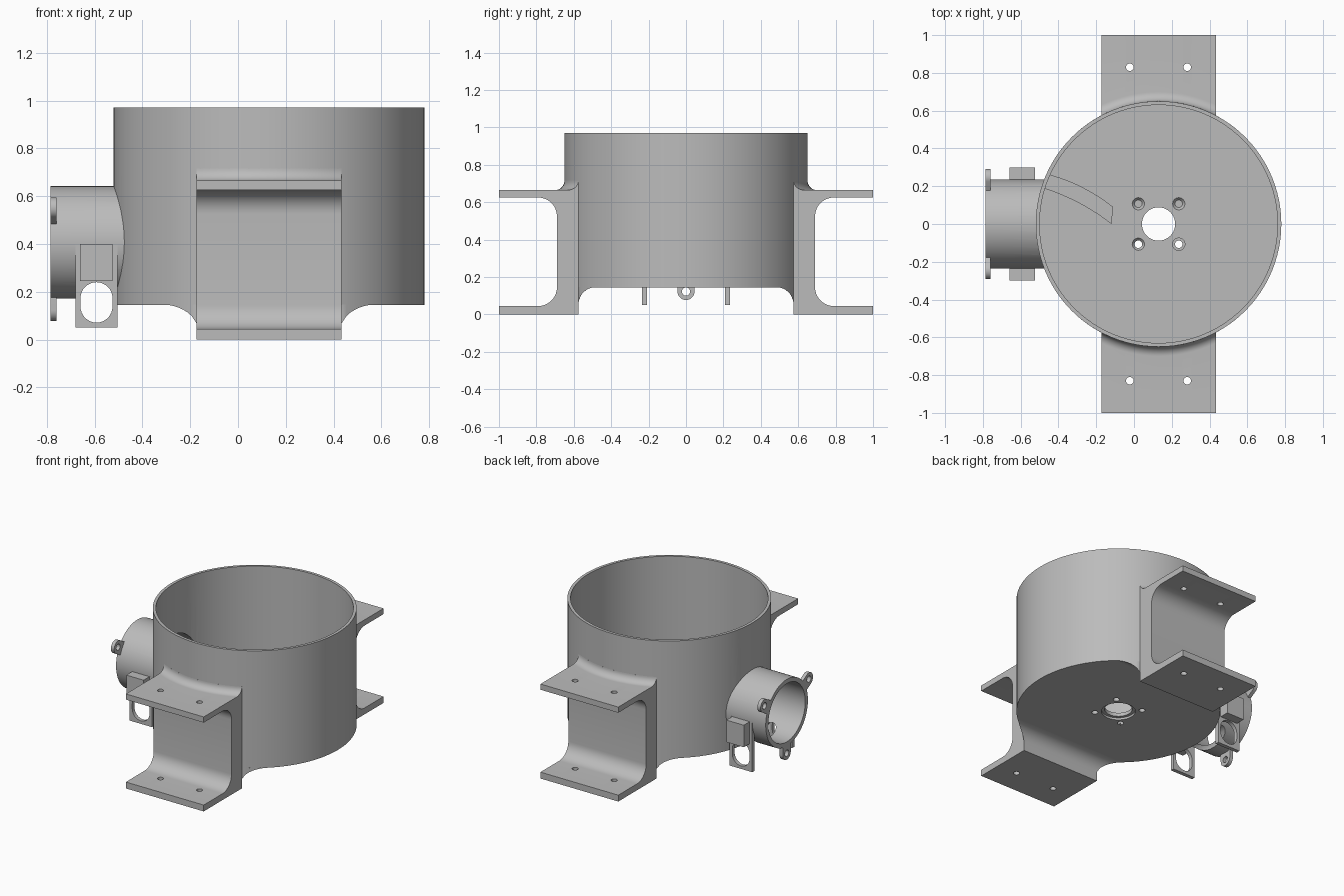
import bpy, bmesh, math
from mathutils import Matrix, Vector

cube = bpy.data.objects.get("Cube")
if cube:
    bpy.data.objects.remove(cube, do_unlink=True)

CX = 0.13             # drum axis
R, R_IN = 0.65, 0.63  # drum radii
BASE, TOP = 0.145, 0.97
HALF = 0.303          # half width of the brackets
PIPE_Z = 0.407
WALL = math.sqrt(R * R - HALF * HALF)

grey = bpy.data.materials.new("plain_grey")
grey.use_nodes = True
grey.diffuse_color = (0.5, 0.5, 0.5, 1)
grey.node_tree.nodes["Principled BSDF"].inputs["Base Color"].default_value = (0.5, 0.5, 0.5, 1)


def finish(name, bm):
    bmesh.ops.recalc_face_normals(bm, faces=bm.faces)
    mesh = bpy.data.meshes.new(name)
    bm.to_mesh(mesh)
    bm.free()
    mesh.materials.append(grey)
    obj = bpy.data.objects.new(name, mesh)
    bpy.context.collection.objects.link(obj)
    return obj


def activate(obj):
    bpy.ops.object.select_all(action='DESELECT')
    obj.select_set(True)
    bpy.context.view_layer.objects.active = obj


def smooth(obj):
    activate(obj)
    bpy.ops.object.shade_smooth_by_angle(angle=math.radians(30))


def loft(name, rings, close_rings=False):
    """Skin a list of closed rings; cap the ends unless the loft is closed."""
    bm = bmesh.new()
    vs = [[bm.verts.new(p) for p in ring] for ring in rings]
    n = len(vs[0])
    for i in range(len(vs) if close_rings else len(vs) - 1):
        a, b = vs[i], vs[(i + 1) % len(vs)]
        for j in range(n):
            k = (j + 1) % n
            bm.faces.new((a[j], a[k], b[k], b[j]))
    if not close_rings:
        bm.faces.new(vs[0])
        bm.faces.new(vs[-1])
    return finish(name, bm)


def lathe(name, profile, steps=96):
    turns = [2 * math.pi * i / steps for i in range(steps)]
    return loft(name, [[(CX + r * math.cos(a), r * math.sin(a), z) for r, z in profile]
                       for a in turns], True)


def cylinder(name, centre, radius, length, axis, top=None, segs=48):
    bm = bmesh.new()
    rot = Vector((0, 0, 1)).rotation_difference(Vector(axis)).to_matrix().to_4x4()
    bmesh.ops.create_cone(bm, cap_ends=True, segments=segs, radius1=radius,
                          radius2=radius if top is None else top, depth=length,
                          matrix=Matrix.Translation(centre) @ rot)
    return finish(name, bm)


def box(name, lo, hi):
    return loft(name, [[(x, lo[1], lo[2]), (x, hi[1], lo[2]), (x, hi[1], hi[2]), (x, lo[1], hi[2])]
                       for x in (lo[0], hi[0])])


def combine(obj, other, operation='DIFFERENCE', keep=False):
    mod = obj.modifiers.new("combine", 'BOOLEAN')
    mod.operation, mod.object, mod.solver = operation, other, 'EXACT'
    activate(obj)
    bpy.ops.object.modifier_apply(modifier=mod.name)
    if not keep:
        bpy.data.objects.remove(other, do_unlink=True)


def arc(cy, cz, r, start, end, n=10):
    angles = [math.radians(start + (end - start) * i / n) for i in range(n + 1)]
    return [(cy + r * math.cos(a), cz + r * math.sin(a)) for a in angles]


# Drum with a floor, motor opening and screw holes
floor = 0.185
drum = lathe("drum", [(0.108, BASE), (R, BASE), (R, TOP), (R_IN, TOP), (R_IN, floor),
                      (0.088, floor), (0.088, 0.16), (0.108, 0.16)])
for sx in (-1, 1):
    for sy in (-1, 1):
        x, y = CX + sx * 0.107, sy * 0.107
        combine(drum, cylinder("screw_cut", (x, y, BASE), 0.02, 0.2, (0, 0, 1), segs=24))
        combine(drum, cylinder("sink_cut", (x, y, floor), 0.02, 0.03, (0, 0, 1), top=0.045, segs=24))
bore = cylinder("bore_cut", (-0.65, 0, PIPE_Z), 0.205, 0.6, (1, 0, 0), segs=64)
combine(drum, bore, keep=True)
smooth(drum)

# Curved cable rib on the drum floor
def bend(a, m, b, n=12):
    a, m, b = Vector(a), Vector(m), Vector(b)
    return [a * (1 - t) ** 2 + m * 2 * t * (1 - t) + b * t * t for t in [i / n for i in range(n + 1)]]

outline = bend((-0.11, 0.09), (-0.27, 0.215), (-0.45, 0.262)) + \
    bend((-0.48, 0.19), (-0.28, 0.125), (-0.12, 0.0))
smooth(loft("cable_rib", [[(p.x, p.y, z) for p in outline] for z in (0.18, 0.21)]))

# Channel brackets, hugging the drum, with a fillet above and below
outer = [(WALL, 0), (1, 0), (1, 0.045)] + arc(0.79, 0.145, 0.1, 270, 180) + \
    arc(0.79, 0.525, 0.1, 180, 90) + [(1, 0.625), (1, 0.665)]
inner = arc(0.70, 0.715, 0.05, 270, 180) + [(0.64, 0.715), (0.64, 0.15)]
f = 0.09
reach = math.sqrt(R * R - (WALL - f) ** 2) - 0.001
for side, label in ((-1, "front"), (1, "back")):
    rings = []
    for i in range(25):
        dx = HALF * (i / 12 - 1)
        section = outer + [(math.sqrt(r * r - dx * dx), z) for r, z in inner] + [(WALL, 0.15)]
        rings.append([(CX + dx, side * y, z) for y, z in section])
    bracket = loft(label + "_bracket", rings)
    for sx in (-1, 1):
        combine(bracket, cylinder("bolt_cut", (CX + sx * 0.152, side * 0.83, 0.33), 0.02, 1,
                                  (0, 0, 1), segs=24))
    smooth(bracket)

    # Web fillet under the drum floor, trimmed to the drum's round edge
    rings = []
    for i in range(49):
        dx = reach * (i / 24 - 1)
        far = min(WALL, math.sqrt(R * R - dx * dx))
        ys = [WALL - f + (far - WALL + f) * math.sin(math.pi / 2 * k / 10) for k in range(11)]
        section = [(y, BASE - f + math.sqrt(max(0, f * f - (y - WALL + f) ** 2))) for y in ys]
        section += [(far, BASE + 0.002), (WALL - f, BASE + 0.002)]
        rings.append([(CX + dx, side * y, z) for y, z in section])
    smooth(loft(label + "_under_fillet", rings))

# Side pipe, trimmed to the drum wall
pipe = cylinder("side_pipe", (-0.6125, 0, PIPE_Z), 0.235, 0.345, (1, 0, 0), segs=64)
combine(pipe, bore)
combine(pipe, cylinder("drum_cut", (CX, 0, 0.5), 0.64, 1.5, (0, 0, 1), segs=96))

# Stadium-shaped window through the pipe and its hanging plates
sx, sr = -0.592, 0.067
stadium = arc(sx, 0.173, sr, 0, 180, 16) + arc(sx, 0.138, sr, 180, 360, 16)


def window():
    return loft("window_cut", [[(x, y, z) for x, z in stadium] for y in (-0.5, 0.5)])


combine(pipe, window())
smooth(pipe)
for side, label in ((-1, "front"), (1, "back")):
    ys = sorted((side * 0.209, side * 0.235))
    plate = box(label + "_strap_plate", (-0.68, ys[0], 0.05), (-0.505, ys[1], 0.40))
    combine(plate, window())
    smooth(plate)
    ys = sorted((side * 0.22, side * 0.30))
    box(label + "_strap_block", (-0.66, ys[0], 0.245), (-0.525, ys[1], 0.40))

# Three screw lugs around the pipe mouth
for angle, label in ((30, "back"), (150, "front"), (270, "lower")):
    a = math.radians(angle)
    out, across = Vector((math.cos(a), math.sin(a))), Vector((-math.sin(a), math.cos(a)))
    shape = [(0.215, -0.045)] + arc(0.285, 0, 0.045, -90, 90, 16) + [(0.215, 0.045)]
    rings = [[(x, (out * u + across * v).x, PIPE_Z + (out * u + across * v).y) for u, v in shape]
             for x in (-0.785, -0.76)]
    lug = loft(label + "_lug", rings)
    hole = out * 0.285
    combine(lug, cylinder("lug_cut", (-0.77, hole.x, PIPE_Z + hole.y), 0.022, 0.2, (1, 0, 0), segs=24))
    smooth(lug)
